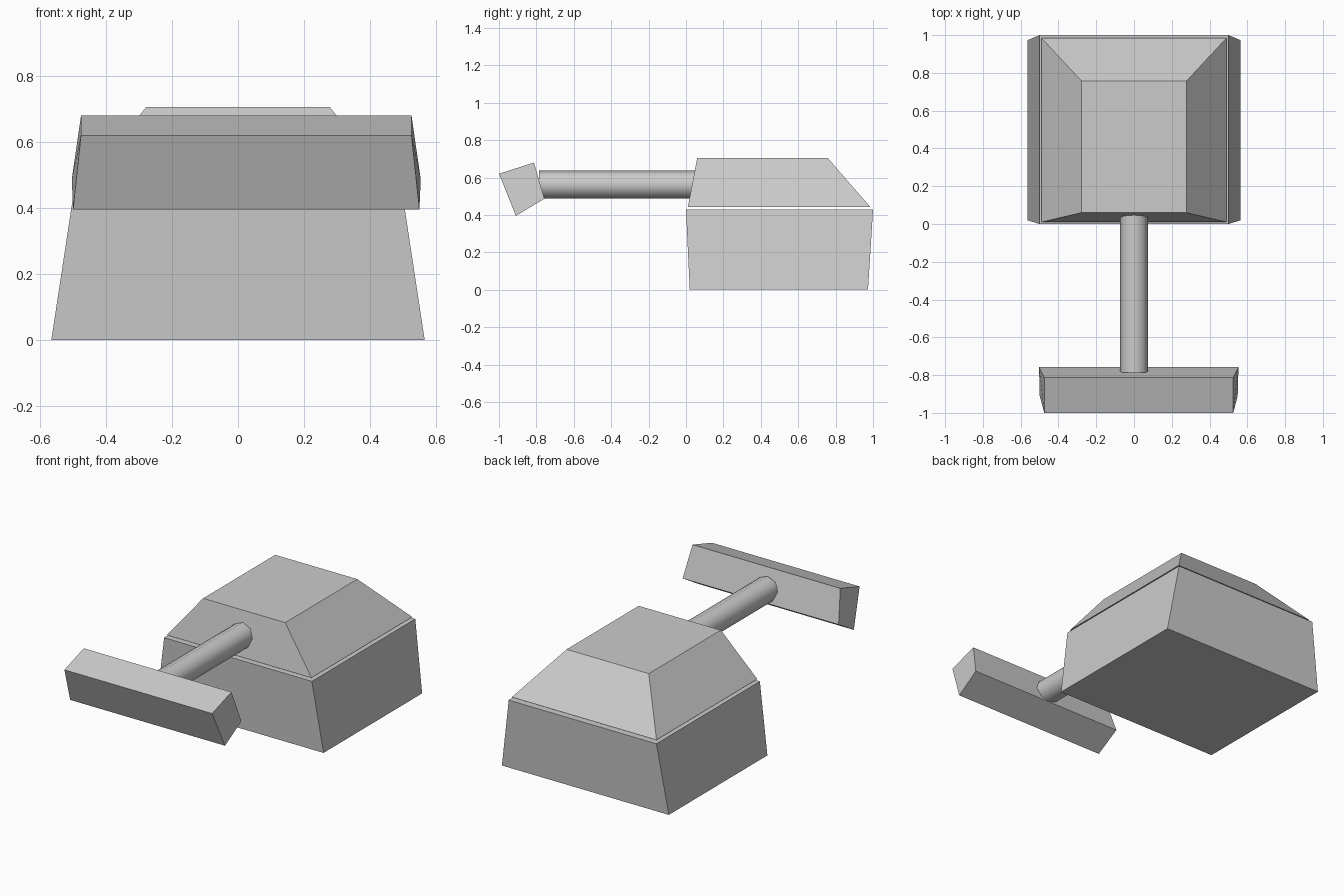
import bpy, bmesh, math
from mathutils import Matrix

if "Cube" in bpy.data.objects:
    bpy.data.objects.remove(bpy.data.objects["Cube"])


def make_object(name, bm, smooth=False):
    bmesh.ops.recalc_face_normals(bm, faces=bm.faces[:])
    for f in bm.faces:
        f.smooth = smooth
    mesh = bpy.data.meshes.new(name)
    bm.to_mesh(mesh)
    bm.free()
    obj = bpy.data.objects.new(name, mesh)
    bpy.context.collection.objects.link(obj)
    return obj


def loft(name, ring_a, ring_b):
    """Closed solid between two matching rings of points."""
    bm = bmesh.new()
    a = [bm.verts.new(p) for p in ring_a]
    b = [bm.verts.new(p) for p in ring_b]
    bm.faces.new(a)
    bm.faces.new(b)
    n = len(a)
    for i in range(n):
        j = (i + 1) % n
        bm.faces.new((a[i], a[j], b[j], b[i]))
    return make_object(name, bm)


def rect(half_x, y0, y1, z):
    return [(-half_x, y0, z), (half_x, y0, z), (half_x, y1, z), (-half_x, y1, z)]


# Body: flared base block and tapered upper block with a thin gap between
loft("lower_body", rect(0.565, 0.02, 0.973, 0), rect(0.50, 0, 1, 0.428))
loft("upper_body", rect(0.49, 0.01, 0.985, 0.443), rect(0.278, 0.06, 0.757, 0.705))

# Shaft: eight-sided smooth open tube
bm = bmesh.new()
y0, y1 = -0.787, 0.07
bmesh.ops.create_cone(
    bm, cap_ends=False, segments=8, radius1=0.075, radius2=0.075, depth=y1 - y0,
    matrix=Matrix.Translation((0, (y0 + y1) / 2, 0.562)) @ Matrix.Rotation(math.pi / 2, 4, 'X'))
make_object("shaft", bm, smooth=True)

# Cross bar: skewed side profile (y, z, half width), slightly off centre
profile = [(-1, 0.62, 0.50), (-0.813, 0.68, 0.50), (-0.757, 0.487, 0.528), (-0.91, 0.395, 0.524)]
loft("cross_bar", *[[(0.025 + s * w, y, z) for y, z, w in profile] for s in (-1, 1)])
